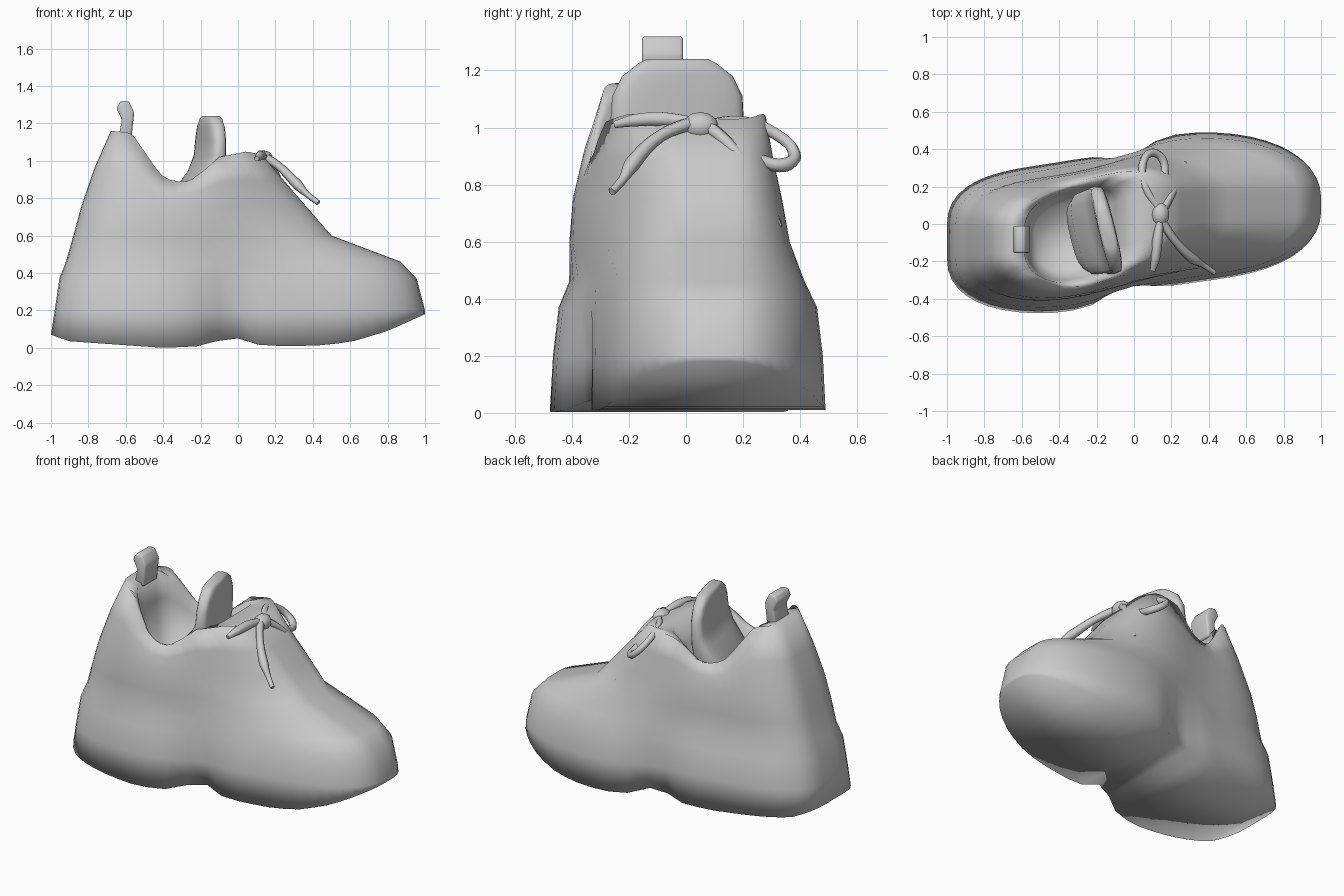
import bpy, bmesh, math
from mathutils import Vector, Matrix

cube = bpy.data.objects.get("Cube")
if cube:
    bpy.data.objects.remove(cube, do_unlink=True)

grey = bpy.data.materials.new("light_grey")
grey.use_nodes = True
grey.diffuse_color = (0.6, 0.6, 0.6, 1)
grey.node_tree.nodes["Principled BSDF"].inputs["Base Color"].default_value = grey.diffuse_color


def lerp(a, b, t):
    return a + (b - a) * t


def along(points, x):
    """Piecewise linear height at x."""
    if x <= points[0][0]:
        return points[0][1]
    for (x0, z0), (x1, z1) in zip(points, points[1:]):
        if x <= x1:
            return lerp(z0, z1, (x - x0) / (x1 - x0))
    return points[-1][1]


def select_only(obj):
    bpy.ops.object.select_all(action='DESELECT')
    obj.select_set(True)
    bpy.context.view_layer.objects.active = obj


def finish(obj, angle):
    obj.data.materials.append(grey)
    select_only(obj)
    bpy.ops.object.shade_smooth_by_angle(angle=math.radians(angle))


def mesh_object(name, bm, angle=70):
    bmesh.ops.recalc_face_normals(bm, faces=bm.faces)
    mesh = bpy.data.meshes.new(name)
    bm.to_mesh(mesh)
    bm.free()
    obj = bpy.data.objects.new(name, mesh)
    bpy.context.collection.objects.link(obj)
    finish(obj, angle)
    return obj


def bridge(bm, rings):
    """Quads between consecutive closed rings of points."""
    rings = [[bm.verts.new(p) for p in ring] for ring in rings]
    for low, high in zip(rings, rings[1:]):
        for i in range(len(low)):
            j = (i + 1) % len(low)
            bm.faces.new((low[i], low[j], high[j], high[i]))
    return rings


# Shoe body: stacked outline rings from sole to collar, then down into the lining
FLOOR = [(-1, .07), (-.9, .035), (-.4, 0), (-.17, .01), (-.07, .055), (0, .05),
         (.06, .02), (.2, .01), (.4, .01), (.6, .03), (.8, .09), (1, .18)]
COLLAR = [(-.68, 1.16), (-.57, 1.15), (-.5, 1.05), (-.42, .93), (-.35, .89), (-.25, .89),
          (-.1, 1.02), (.05, 1.05), (.13, 1.03)]
STEPS = 28


def sole_z(x):
    return along(FLOOR, x)


def level(z):
    return lambda x: max(z, sole_z(x) + .02)


def rim(t, drop=0):
    return lambda x: lerp(.75, along(COLLAR, x), t) - drop


# height rule, back x, front x, half width, waist pinch, heel power, toe power, toe flatness
RINGS = [
    (sole_z, -1, 1, .405, .07, 4, 3.3, .1),
    (level(.2), -.98, 1, .395, .05, 4, 3.3, .1),
    (level(.37), -.955, .955, .375, .02, 4, 3.3, .15),
    (level(.46), -.92, .87, .338, 0, 4, 2.8, .2),
    (level(.6), -.88, .5, .335, 0, 3.5, 2, .22),
    (rim(0), -.84, .37, .325, 0, 3, 2, .25),
    (rim(.5), -.77, .25, .305, 0, 2, 2.2, .28),
    (rim(1), -.68, .13, .285, 0, 1.2, 3, .35),
    (rim(1, .01), -.585, -.03, .255, 0, 1.8, 4, .5),
    (rim(.6), -.57, -.1, .235, 0, 2, 3, .5),
    (level(.66), -.53, -.18, .18, 0, 2, 2, .5),
]


def ring_points(z_rule, back, front, half, pinch, heel_power, toe_power, flat):
    left, right = [], []
    for i in range(STEPS + 1):
        s = -math.cos(math.pi * i / STEPS)
        x = lerp(back, front, (s + 1) / 2)
        if s < 0:
            end, p, q = .22, heel_power, 2.3
        else:
            end, p, q = flat, toe_power, 2
        w = half * lerp(end, 1, max(1 - abs(s) ** p, 0) ** (1 / q))
        w -= pinch * math.exp(-((x + .04) / .13) ** 2)
        c = .005 + .1 * math.tanh(3 * (x + .07))
        left.append(Vector((x, c + w, z_rule(x))))
        right.append(Vector((x, c - w, z_rule(x))))
    return left + right[::-1]


bm = bmesh.new()
rings = bridge(bm, [ring_points(*r) for r in RINGS])
count = len(rings[0])
for cap in (rings[0], rings[-1]):
    for i in range(STEPS):
        bm.faces.new((cap[i], cap[i + 1], cap[count - 2 - i], cap[count - 1 - i]))
mesh_object("shoe_body", bm, 120)


# Tongue: rounded slab with a base that flares towards the heel, set slightly askew
# height, back, front, half width
TONGUE = [(.7, -.2, .04, .2), (.85, -.17, .04, .23), (.95, -.09, .045, .24),
          (1.03, -.055, .045, .24), (1.11, -.048, .045, .235), (1.18, -.045, .045, .2),
          (1.225, -.042, .042, .14), (1.24, -.03, .03, .11)]


def tongue_ring(z, back, front, half):
    points = []
    for i in range(20):
        a = math.tau * i / 20
        cx, cy = math.cos(a), math.sin(a)
        x = math.copysign(abs(cx) ** .5, cx)
        y = math.copysign(abs(cy) ** .7, cy)
        points.append(Vector((lerp(back, front, (x + 1) / 2), y * half, z)))
    return points


bm = bmesh.new()
rings = bridge(bm, [tongue_ring(*r) for r in TONGUE])
bm.faces.new(rings[0])
bm.faces.new(rings[-1])
tongue = mesh_object("tongue", bm)
tongue.matrix_world = Matrix.Translation((-.145, -.03, 0)) @ Matrix.Rotation(.24, 4, 'Z')

# Heel pull tab: profile extruded sideways with rounded edges
TAB = [(-.64, 1.12), (-.62, 1.22), (-.65, 1.28), (-.63, 1.32),
       (-.585, 1.32), (-.555, 1.26), (-.57, 1.12)]
bm = bmesh.new()
rings = bridge(bm, [[(x, y, z) for x, z in TAB] for y in (-.155, -.01)])
for ring in rings:
    bm.faces.new(ring)
bmesh.ops.recalc_face_normals(bm, faces=bm.faces)
bmesh.ops.bevel(bm, geom=bm.edges[:], offset=.012, segments=2, profile=.5, affect='EDGES')
mesh_object("heel_pull_tab", bm)


# Laces: bevelled curves with a radius at each point
def lace(name, points):
    curve = bpy.data.curves.new(name, 'CURVE')
    curve.dimensions = '3D'
    curve.bevel_depth = 1
    curve.bevel_resolution = 1
    curve.resolution_u = 4
    curve.use_fill_caps = True
    spline = curve.splines.new('BEZIER')
    spline.bezier_points.add(len(points) - 1)
    for bp, (x, y, z, r) in zip(spline.bezier_points, points):
        bp.co = (x, y, z)
        bp.radius = r
        bp.handle_left_type = bp.handle_right_type = 'AUTO'
    obj = bpy.data.objects.new(name, curve)
    bpy.context.collection.objects.link(obj)
    select_only(obj)
    bpy.ops.object.convert(target='MESH')
    finish(bpy.context.object, 70)


lace("lace_end_right", [(.14, .03, 1.02, .025), (.22, -.09, .97, .022),
                        (.32, -.19, .87, .028), (.37, -.22, .82, .016), (.43, -.26, .775, .014)])
lace("lace_end_left", [(.15, .07, 1.01, .025), (.2, .16, .93, .022),
                       (.24, .25, .8, .028), (.255, .29, .73, .016), (.27, .325, .65, .014)])
lace("lace_loop_left", [(.14, .07, 1.01, .02), (.06, .2, 1.02, .022), (.045, .31, .98, .022),
                        (.09, .38, .91, .022), (.15, .35, .87, .025), (.165, .26, .885, .022),
                        (.15, .08, .99, .02)])
lace("lace_loop_right", [(.14, .03, 1.02, .02), (.125, -.09, 1.03, .028),
                         (.115, -.18, 1.025, .025), (.1, -.25, 1.01, .014)])

# Knot
bm = bmesh.new()
bmesh.ops.create_icosphere(bm, subdivisions=2, radius=1)
bmesh.ops.scale(bm, vec=(.05, .065, .05), verts=bm.verts)
bmesh.ops.translate(bm, vec=(.14, .05, 1.005), verts=bm.verts)
mesh_object("lace_knot", bm)
